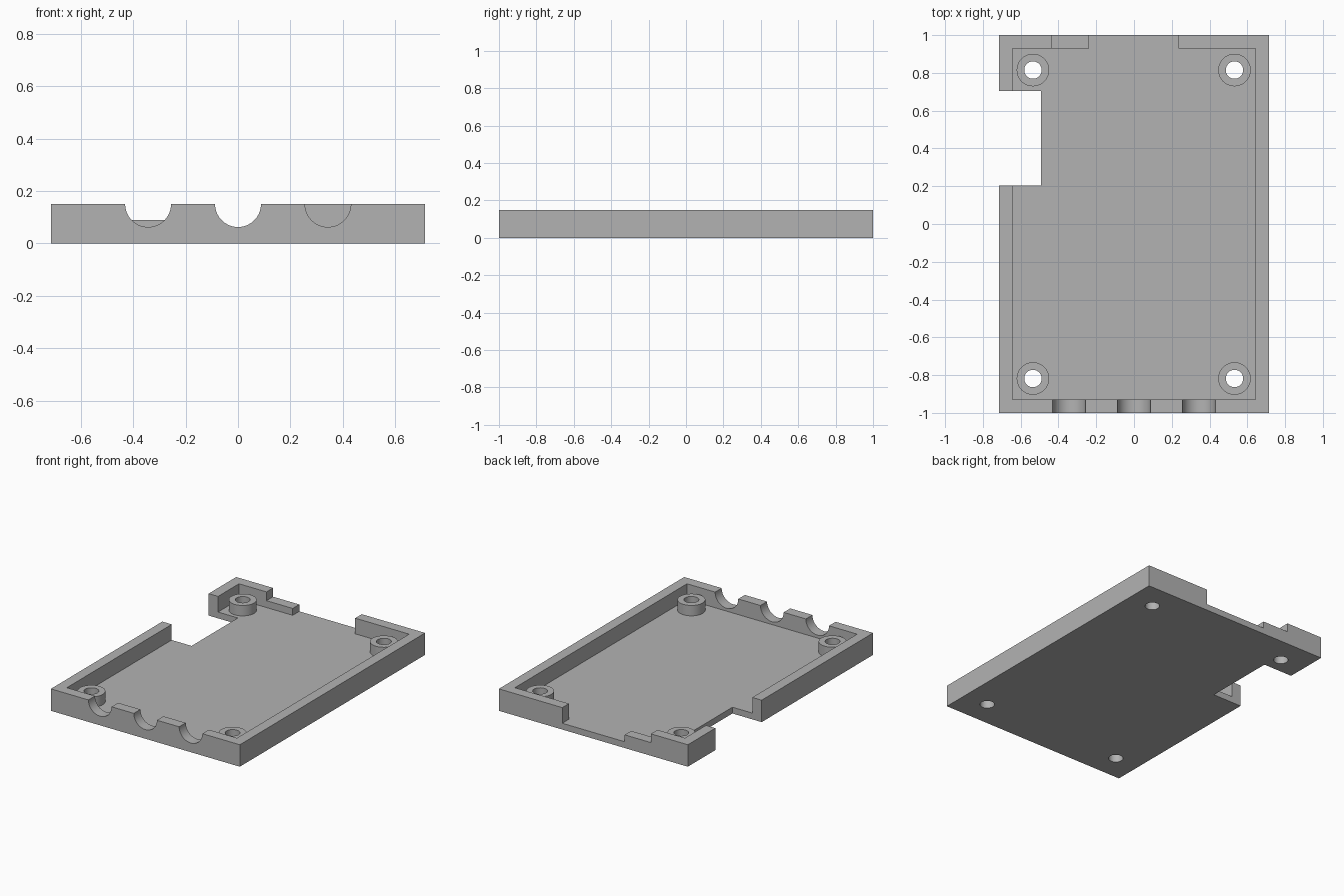
import bpy

if "Cube" in bpy.data.objects:
    bpy.data.objects.remove(bpy.data.objects["Cube"], do_unlink=True)

HALF_W, HALF_L, HEIGHT = 0.714, 1.0, 0.15
WALL, FLOOR, POST_TOP = 0.071, 0.043, 0.114
LOW_WALL = 0.09
EPS = 0.05

grey = bpy.data.materials.new("light grey plastic")
grey.use_nodes = True
colour = (0.45, 0.45, 0.45, 1)
grey.diffuse_color = colour
grey.node_tree.nodes["Principled BSDF"].inputs["Base Color"].default_value = colour


def box(name, x0, x1, y0, y1, z0, z1):
    bpy.ops.mesh.primitive_cube_add(
        size=1, location=((x0 + x1) / 2, (y0 + y1) / 2, (z0 + z1) / 2))
    ob = bpy.context.object
    ob.name = name
    ob.scale = (x1 - x0, y1 - y0, z1 - z0)
    bpy.ops.object.transform_apply(location=True, rotation=True, scale=True)
    return ob


def cylinder(name, radius, depth, location, rotation=(0, 0, 0)):
    bpy.ops.mesh.primitive_cylinder_add(
        vertices=64, radius=radius, depth=depth, location=location, rotation=rotation)
    ob = bpy.context.object
    ob.name = name
    bpy.ops.object.transform_apply(location=True, rotation=True, scale=True)
    return ob


def cut(target, cutter):
    """Subtract the cutter from the target, then discard it."""
    mod = target.modifiers.new("cut", "BOOLEAN")
    mod.operation, mod.solver, mod.object = "DIFFERENCE", "EXACT", cutter
    bpy.ops.object.select_all(action="DESELECT")
    bpy.context.view_layer.objects.active = target
    target.select_set(True)
    bpy.ops.object.modifier_apply(modifier=mod.name)
    bpy.data.objects.remove(cutter, do_unlink=True)


def finish(ob):
    ob.data.materials.clear()
    ob.data.materials.append(grey)
    bpy.ops.object.select_all(action="DESELECT")
    bpy.context.view_layer.objects.active = ob
    ob.select_set(True)
    bpy.ops.object.shade_smooth_by_angle()


# Tray with a hollow interior
tray = box("tray", -HALF_W, HALF_W, -HALF_L, HALF_L, 0, HEIGHT)
inner_w, inner_l = HALF_W - WALL, HALF_L - WALL
top = HEIGHT + EPS
cut(tray, box("cavity", -inner_w, inner_w, -inner_l, inner_l, FLOOR, top))

# Side cutout through wall and floor
cut(tray, box("side_cutout", -HALF_W - EPS, -0.493, 0.203, 0.703, -EPS, top))

# Back opening and the lowered stretch of wall beside it
back = (inner_l - 0.01, HALF_L + EPS)
cut(tray, box("back_opening", -0.237, 0.235, *back, FLOOR, top))
cut(tray, box("low_wall", -0.435, -0.2, *back, LOW_WALL, top))

# Three half-round cable notches in the front wall
for x in (-0.343, 0, 0.343):
    cut(tray, cylinder("notch", 0.0875, 0.2, (x, -HALF_L, HEIGHT), (1.570796, 0, 0)))

# Screw posts, each with a hole through post and floor
for side, x in (("right", -0.535), ("left", 0.532)):
    for end, y in (("front", -0.818), ("back", 0.815)):
        post = cylinder(f"screw_post_{end}_{side}", 0.086, POST_TOP - FLOOR,
                        (x, y, (POST_TOP + FLOOR) / 2))
        for part in (tray, post):
            cut(part, cylinder("screw_hole", 0.046, 0.5, (x, y, 0.05)))
        finish(post)

finish(tray)
